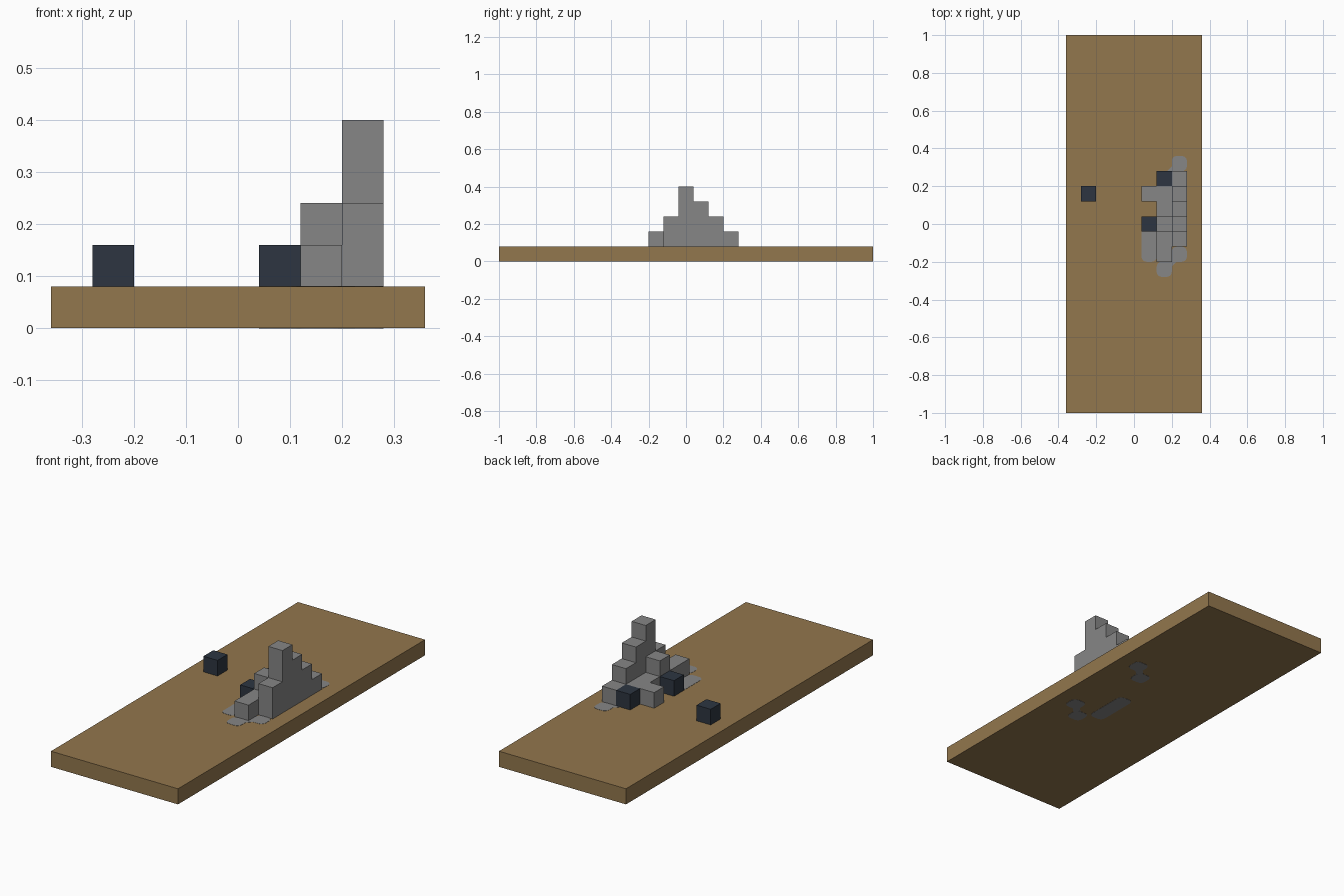
import bpy, bmesh, math
from mathutils import Matrix, Vector

old = bpy.data.objects.get("Cube")
if old:
    bpy.data.objects.remove(old, do_unlink=True)

CELL = 0.08


def material(name, rgb):
    m = bpy.data.materials.new(name)
    m.use_nodes = True
    m.diffuse_color = (*rgb, 1)
    m.node_tree.nodes["Principled BSDF"].inputs["Base Color"].default_value = (*rgb, 1)
    return m


wood = material("brown_ground", (0.29, 0.184, 0.075))
stone = material("grey_stone", (0.239, 0.239, 0.239))
slate = material("dark_slate", (0.026, 0.036, 0.053))


def finish(name, bm, mat):
    bmesh.ops.recalc_face_normals(bm, faces=bm.faces)
    mesh = bpy.data.meshes.new(name)
    bm.to_mesh(mesh)
    bm.free()
    mesh.materials.append(mat)
    obj = bpy.data.objects.new(name, mesh)
    bpy.context.collection.objects.link(obj)
    return obj


def box(name, center, size, mat, turn=0):
    bm = bmesh.new()
    place = (Matrix.Translation(center) @ Matrix.Rotation(turn, 4, "Z")
             @ Matrix.Diagonal((*size, 1)))
    bmesh.ops.create_cube(bm, size=1, matrix=place)
    return finish(name, bm, mat)


# Ground slab
box("ground_slab", (0, 0, CELL / 2), (9 * CELL, 25 * CELL, CELL), wood)

# Stepped rock pile: block heights by grid column, merged into one outer shell
heights = {(3, -1): 2, (3, 0): 4, (3, 1): 3, (3, 2): 2, (3, 3): 1,
           (2, -2): 1, (2, -1): 1, (2, 0): 2, (2, 1): 1, (2, 2): 1,
           (1, 2): 1}
blocks = {(x, y, z) for (x, y), h in heights.items() for z in range(1, h + 1)}
bm = bmesh.new()
for block in blocks:
    for axis in range(3):
        for side in (-1, 1):
            step = [0, 0, 0]
            step[axis] = side
            if tuple(b + s for b, s in zip(block, step)) in blocks:
                continue
            # One square on each exposed side of the block
            corners = []
            for u, v in ((-1, -1), (1, -1), (1, 1), (-1, 1)):
                p = [0, 0, 0]
                p[axis], p[(axis + 1) % 3], p[(axis + 2) % 3] = side, u * side, v
                pos = Vector(block) + Vector(p) / 2 + Vector((0, 0, 0.5))
                corners.append(bm.verts.new(pos * CELL))
            bm.faces.new(corners)
bmesh.ops.remove_doubles(bm, verts=bm.verts, dist=0.001)
bmesh.ops.dissolve_limit(bm, angle_limit=0.01, verts=bm.verts, edges=bm.edges)
finish("rock_pile", bm, stone)

# Loose dark boulders
for name, x, y in (("boulder_far", -3, 2), ("boulder_front", 1, 0), ("boulder_back", 2, 3)):
    box(name, (x * CELL, y * CELL, 1.5 * CELL), (CELL, CELL, CELL), slate)


# Rounded stone patches sunk through the slab
def patch(name, x, y, length=1):
    r, half, reach = 0.026, CELL / 2, CELL * length / 2
    bm = bmesh.new()
    ring = []
    for k, (sx, sy) in enumerate(((1, 1), (-1, 1), (-1, -1), (1, -1))):
        for i in range(5):
            a = (k + i / 4) * math.pi / 2
            ring.append(bm.verts.new((x * CELL + sx * (half - r) + r * math.cos(a),
                                      y * CELL + sy * (reach - r) + r * math.sin(a),
                                      -0.001)))
    face = bm.faces.new(ring)
    top = bmesh.ops.extrude_face_region(bm, geom=[face])["geom"]
    bmesh.ops.translate(bm, vec=(0, 0, CELL + 0.002),
                        verts=[g for g in top if isinstance(g, bmesh.types.BMVert)])
    finish(name, bm, stone)


patch("side_patch", 1, -1, 3)
for name, x, y in (("back_patch_outer", 3, 4), ("back_patch_inner", 2, 3),
                   ("front_patch_outer", 3, -2), ("front_patch_inner", 2, -3)):
    patch(name, x, y)

# Narrow necks joining the diagonal patches
for name, y in (("back_neck", 3.5), ("front_neck", -2.5)):
    box(name, (2.5 * CELL, y * CELL, CELL / 2),
        (0.04, 0.035, CELL + 0.0018), stone, math.pi / 4)
